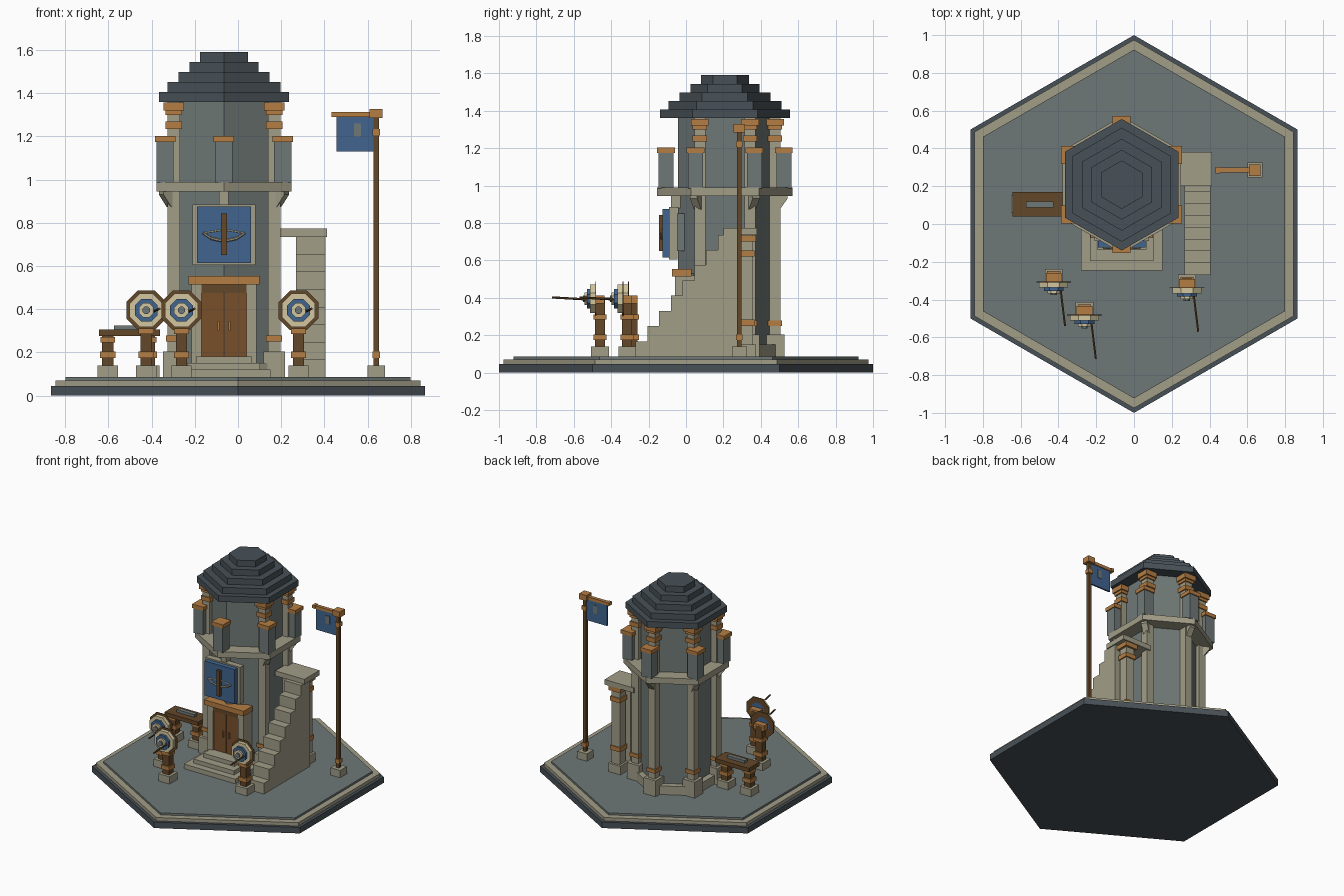
import bpy, bmesh, math
from mathutils import Vector, Matrix

if "Cube" in bpy.data.objects:
    bpy.data.objects.remove(bpy.data.objects["Cube"], do_unlink=True)


def material(name, hex_colour):
    channels = [int(hex_colour[i:i + 2], 16) / 255 for i in (0, 2, 4)]
    rgba = [((c + 0.055) / 1.055) ** 2.4 for c in channels] + [1]
    m = bpy.data.materials.new(name)
    m.use_nodes = True
    m.diffuse_color = rgba
    m.node_tree.nodes["Principled BSDF"].inputs["Base Color"].default_value = rgba
    return m


SLATE = material("dark slate", "485157")
WALL = material("grey wall stone", "6F7977")
STONE = material("pale stone", "A19D87")
TRIM = material("light wood", "B47D42")
WOOD = material("dark wood", "634729")
DOOR = material("door wood", "79502B")
BLUE = material("blue cloth", "41648F")
CREAM = material("cream paint", "D3C7A0")


def finish(name, bm, mat):
    bmesh.ops.recalc_face_normals(bm, faces=bm.faces[:])
    mesh = bpy.data.meshes.new(name)
    bm.to_mesh(mesh)
    bm.free()
    mesh.materials.append(mat)
    obj = bpy.data.objects.new(name, mesh)
    bpy.context.collection.objects.link(obj)
    return obj


def extrude(name, points, offset, mat):
    """Solid made by sweeping a flat outline along an offset."""
    bm = bmesh.new()
    face = bm.faces.new([bm.verts.new(p) for p in points])
    ext = bmesh.ops.extrude_face_region(bm, geom=[face])
    moved = [g for g in ext["geom"] if isinstance(g, bmesh.types.BMVert)]
    bmesh.ops.translate(bm, verts=moved, vec=Vector(offset))
    if len(bm.faces) == len(points) + 1:
        bm.faces.new([v for v in list(bm.verts)[:len(points)]])
    return finish(name, bm, mat)


def box(name, x, y, z, mat):
    bm = bmesh.new()
    bmesh.ops.create_cube(bm, size=1)
    size = [b - a for a, b in (x, y, z)]
    mid = [(a + b) / 2 for a, b in (x, y, z)]
    bm.transform(Matrix.Translation(mid) @ Matrix.Diagonal((*size, 1)))
    return finish(name, bm, mat)


def block(name, x, y, width, z0, z1, mat):
    h = width / 2
    return box(name, (x - h, x + h), (y - h, y + h), (z0, z1), mat)


def hexagon(name, r, z0, z1, mat, x=0, y=0):
    pts = [(x + r * math.sin(k * math.pi / 3), y + r * math.cos(k * math.pi / 3), z0)
           for k in range(6)]
    return extrude(name, pts, (0, 0, z1 - z0), mat)


def disc(name, x, y0, y1, z, r, mat, n=8):
    """Flat polygon facing the front."""
    pts = [(x + r * math.sin((k + .5) * math.tau / n), y0,
            z + r * math.cos((k + .5) * math.tau / n)) for k in range(n)]
    return extrude(name, pts, (0, y1 - y0, 0), mat)


def rod(name, a, b, r, mat):
    a, b = Vector(a), Vector(b)
    bm = bmesh.new()
    bmesh.ops.create_cone(bm, cap_ends=True, segments=6, radius1=r, radius2=r,
                          depth=(b - a).length)
    turn = (b - a).to_track_quat('Z', 'Y').to_matrix().to_4x4()
    bm.transform(Matrix.Translation((a + b) / 2) @ turn)
    return finish(name, bm, mat)


# Stepped hexagonal ground
FLOOR = .085
hexagon("ground_foundation", 1, 0, .045, SLATE)
hexagon("ground_rim", .975, .045, .07, STONE)
hexagon("ground_floor", .923, .07, FLOOR, WALL)

# Tower body
TX, TY = -.065, .208
hexagon("tower_plinth", .3, FLOOR, .15, STONE, TX, TY)
hexagon("tower_wall", .25, .15, .95, WALL, TX, TY)
hexagon("tower_ledge", .362, .945, .99, STONE, TX, TY)
hexagon("upper_wall", .25, .99, 1.37, WALL, TX, TY)

# Stepped roof
for i, r in enumerate((.348, .302, .243, .185, .128)):
    hexagon(f"roof_tier_{i + 1}", r, 1.36 + i * .046, 1.406 + i * .046, SLATE, TX, TY)

# Corner columns, brackets and parapet posts
for k in range(6):
    a = k * math.pi / 3
    dx, dy = math.sin(a), math.cos(a)
    px, py = TX + .315 * dx, TY + .315 * dy
    block("parapet_post", px, py, .08, .985, 1.175, WALL)
    block("parapet_cap", px, py, .095, 1.175, 1.203, TRIM)
    if k == 3:          # the door takes the front corner
        continue
    cx, cy = TX + .268 * dx, TY + .268 * dy
    block("column_foot", cx, cy, .1, .085, .205, STONE)
    block("lower_column", cx, cy, .058, .2, .95, STONE)
    block("lower_band", cx, cy, .074, .25, .278, TRIM)
    block("upper_column", cx, cy, .058, .99, 1.36, STONE)
    block("upper_band", cx, cy, .076, 1.235, 1.268, TRIM)
    block("column_cap", cx, cy, .076, 1.3, 1.33, TRIM)
    block("column_top_cap", cx, cy, .095, 1.32, 1.357, TRIM)
    # Wedge bracket under the ledge
    side = Vector((dy, -dx, 0)) * .022
    profile = [(.26, .86), (.26, .947), (.335, .947), (.335, .93), (.295, .875)]
    extrude("ledge_bracket",
            [Vector((TX + r * dx, TY + r * dy, z)) - side for r, z in profile],
            side * 2, STONE)

# Doorway
box("door_surround", (TX - .14, TX + .14), (-.035, .12), (FLOOR, .53), WALL)
for s in (-1, 1):
    xs = sorted((TX + s * .105, TX + s * .15))
    box("door_jamb", xs, (-.058, .08), (.15, .52), STONE)
    xs = sorted((TX + s * .002, TX + s * .104))
    box("door_leaf", xs, (-.047, -.03), (.18, .475), DOOR)
    block("door_handle", TX + s * .025, -.05, .01, .3, .345, TRIM)
box("door_header", (TX - .105, TX + .105), (-.053, .05), (.475, .52), WOOD)
box("door_lintel", (TX - .165, TX + .165), (-.075, .03), (.515, .553), TRIM)
for i, (w, y) in enumerate(((.215, -.245), (.168, -.195), (.13, -.135))):
    box("door_step", (TX - w, TX + w), (y, .06), (FLOOR, .12 + i * .031), STONE)

# Wall banner with crossbow emblem
box("banner_frame", (TX - .145, TX + .145), (-.09, -.045), (.605, .885), STONE)
box("banner_cloth", (TX - .125, TX + .125), (-.125, -.085), (.615, .875), BLUE)
box("banner_hanger", (TX - .022, TX + .022), (-.08, .03), (.88, .947), STONE)
box("banner_back_support", (TX - .06, TX + .06), (-.05, .03), (.65, .85), WALL)
box("emblem_stock", (TX - .013, TX + .013), (-.145, -.12), (.65, .842), WOOD)
for s in (-1, 1):
    rod("emblem_bow_arm", (TX, -.13, .715), (TX + s * .06, -.13, .728), .007, STONE)
    rod("emblem_bow_tip", (TX + s * .06, -.13, .728), (TX + s * .097, -.13, .753), .006, STONE)
    rod("emblem_string", (TX, -.128, .768), (TX + s * .097, -.128, .753), .003, CREAM)

# Side staircase with a landing on a post
STEPS, RUN, RISE = 8, .063, .0815
outline = [(-.27, FLOOR)]
for i in range(STEPS):
    z = FLOOR + (i + 1) * RISE
    outline += [(-.27 + i * RUN, z), (-.27 + (i + 1) * RUN, z)]
outline += [(.28, outline[-1][1]), (.28, FLOOR)]
extrude("side_staircase", [(.268, y, z) for y, z in outline], (.137, 0, 0), STONE)
box("stair_landing", (.17, .413), (.2, .38), (.735, .773), STONE)
block("landing_post_foot", .335, .325, .1, FLOOR, .15, STONE)
block("landing_post", .335, .325, .068, .15, .74, STONE)
for z, w in ((.25, .085), (.62, .085), (.7, .1)):
    block("landing_post_band", .335, .325, w, z, z + .033, TRIM)

# Flagpole
FX, FY = .64, .285
block("flagpole_foot", FX, FY, .08, FLOOR, .14, STONE)
block("flagpole", FX, FY, .024, .14, 1.3, WOOD)
block("flagpole_band", FX, FY, .036, .175, .205, TRIM)
block("flagpole_band", FX, FY, .036, 1.205, 1.235, TRIM)
block("flagpole_finial", FX, FY, .06, 1.285, 1.328, TRIM)
box("flag_arm", (.45, .62), (FY - .013, FY + .013), (1.289, 1.312), TRIM)
box("flag_arm_end", (.432, .455), (FY - .018, FY + .018), (1.29, 1.314), TRIM)
box("flag_cloth", (.457, .65), (FY - .006, FY + .006), (1.13, 1.292), BLUE)
box("flag_emblem", (.537, .57), (FY - .01, FY + .01), (1.2, 1.26), WALL)


def stand(prefix, x, y, top):
    """Footed wooden post with a trim band."""
    block(prefix + "_foot", x, y, .094, FLOOR, .14, STONE)
    block(prefix + "_post", x, y, .052, .14, top, WOOD)
    block(prefix + "_band", x, y, .07, .175, .205, TRIM)


# Archery targets with arrows
for x, y in ((-.425, -.285), (-.262, -.46), (.28, -.315)):
    stand("target", x, y, .4)
    block("target_collar", x, y, .07, .285, .31, TRIM)
    box("target_bracket", (x - .042, x + .042), (y - .025, y + .025), (.37, .412), TRIM)
    rings = ((.1, WOOD, .025), (.083, CREAM, .052), (.057, BLUE, .07),
             (.036, CREAM, .083), (.018, WALL, .092))
    for r, mat, depth in rings:
        disc("target_ring", x, y - depth, y - .02, .395, r, mat)
    rod("arrow", (x + .035, y - .05, .39), (x + .06, y - .255, .402), .006, WOOD)

# Workbench
for x in (-.603, -.41):
    stand("bench", x, .105, .28)
    block("bench_collar", x, .105, .066, .245, .272, TRIM)
box("bench_top", (-.643, -.36), (.04, .17), (.275, .305), WOOD)
box("bench_whetstone", (-.573, -.425), (.088, .12), (.3, .325), WALL)
